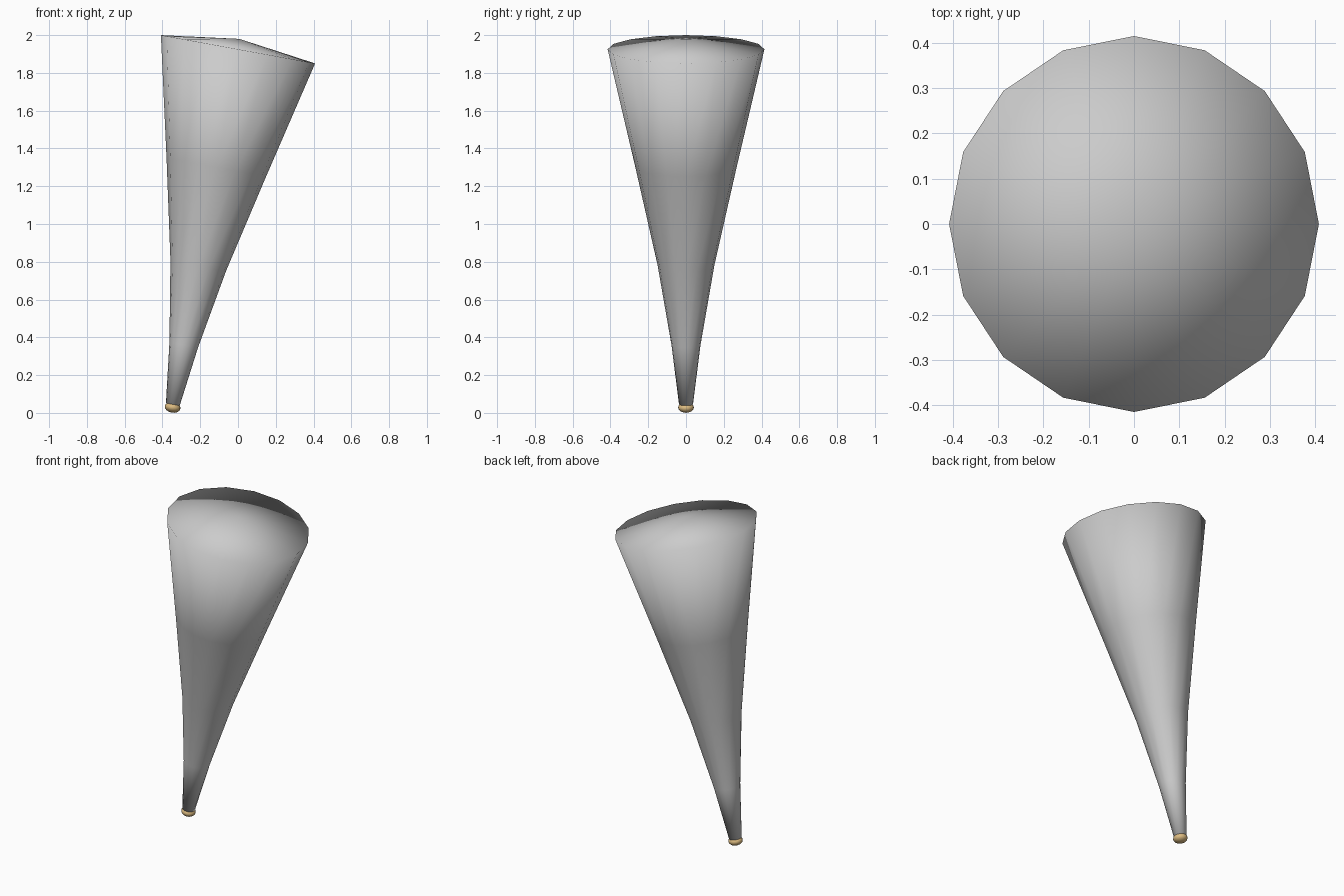
import bpy, bmesh, math
from mathutils import Vector, Matrix

if "Cube" in bpy.data.objects:
    bpy.data.objects.remove(bpy.data.objects["Cube"])

SIDES = 16
TILT = math.radians(10.4)
TOP = Vector((0, 0, 1.925))          # centre of the wide rim
# (height of ring centre, radius)
PROFILE = [(0.045, 0.037), (0.36, 0.077), (0.78, 0.150), (1.30, 0.268), (1.925, 0.415)]

# tapering horn body: tilted rings along a leaning axis
bm = bmesh.new()
rot = Matrix.Rotation(TILT, 3, 'Y')
rings = []
for z, r in PROFILE:
    centre = Vector(((z - TOP.z) * math.tan(TILT), 0, z))
    rings.append([bm.verts.new(centre + rot @ Vector((r * math.cos(a), r * math.sin(a), 0)))
                  for a in (2 * math.pi * i / SIDES for i in range(SIDES))])
for lo, hi in zip(rings, rings[1:]):
    for i in range(SIDES):
        j = (i + 1) % SIDES
        bm.faces.new((lo[i], lo[j], hi[j], hi[i]))
bm.faces.new(rings[0][::-1])
# shallow pointed cap
apex = bm.verts.new((0.007, 0, 1.98))
for i in range(SIDES):
    bm.faces.new((rings[-1][i], rings[-1][(i + 1) % SIDES], apex))
for f in bm.faces:
    f.smooth = True
mesh = bpy.data.meshes.new("horn_body")
bm.to_mesh(mesh)
bm.free()
body = bpy.data.objects.new("horn_body", mesh)
bpy.context.collection.objects.link(body)

# golden tip
bpy.ops.mesh.primitive_uv_sphere_add(segments=16, ring_count=8, radius=1,
                                     location=(-0.346, 0, 0.029), rotation=(0, TILT, 0))
tip = bpy.context.object
tip.name = "tip_bead"
tip.scale = (0.042, 0.042, 0.028)
bpy.ops.object.shade_smooth()
gold = bpy.data.materials.new("gold")
gold.diffuse_color = (0.72, 0.5, 0.22, 1)
gold.use_nodes = True
gold.node_tree.nodes["Principled BSDF"].inputs["Base Color"].default_value = gold.diffuse_color
tip.data.materials.append(gold)
